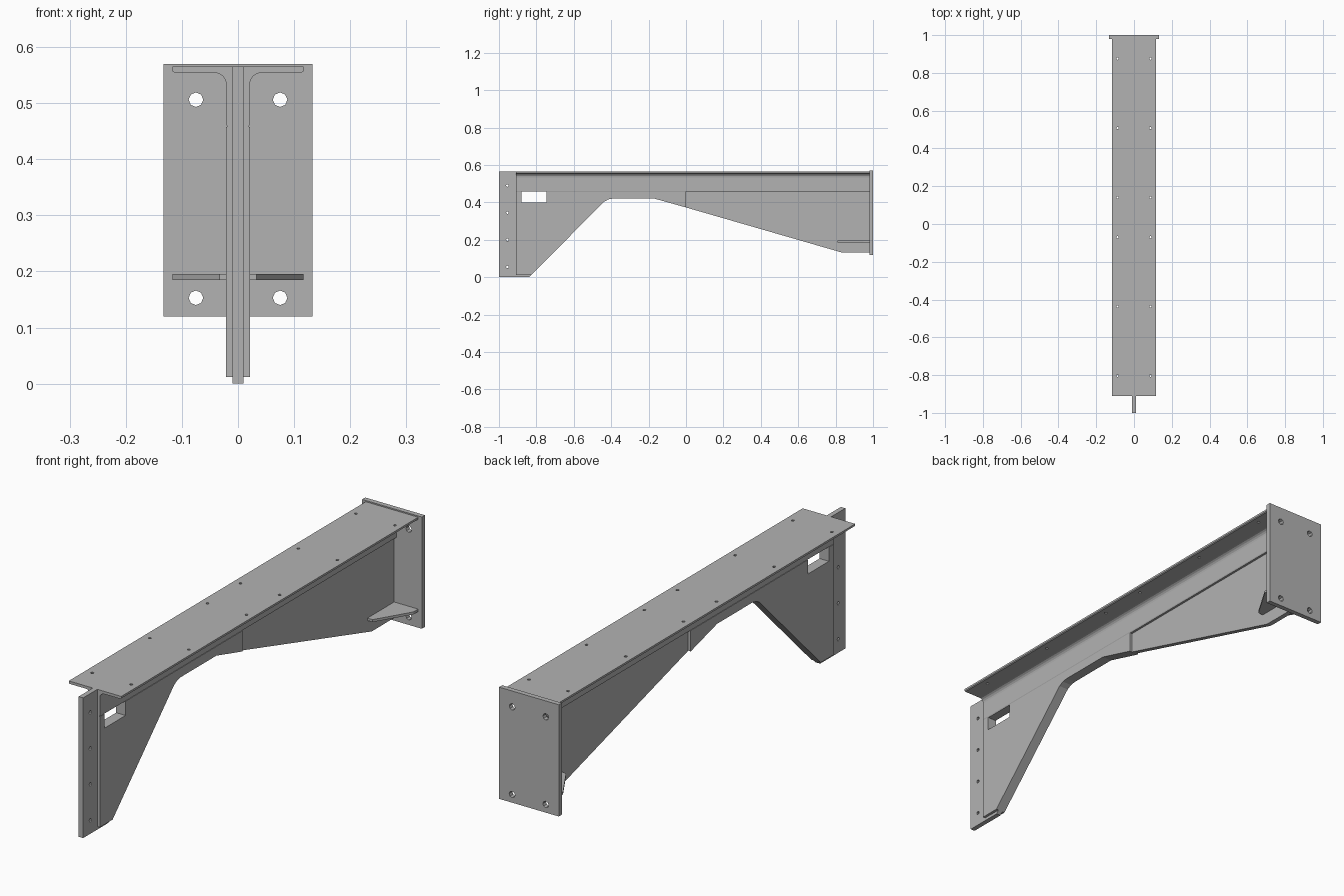
import bpy, bmesh
from math import cos, sin, pi
from mathutils import Matrix, Vector

if "Cube" in bpy.data.objects:
    bpy.data.objects.remove(bpy.data.objects["Cube"])

steel = bpy.data.materials.new("steel grey")
steel.use_nodes = True
grey = (0.45, 0.45, 0.45, 1)
steel.diffuse_color = grey
bsdf = next(n for n in steel.node_tree.nodes if n.type == 'BSDF_PRINCIPLED')
bsdf.inputs["Base Color"].default_value = grey
bsdf.inputs["Roughness"].default_value = 0.6

# Drawing planes: side (y, z), front (x, z) and plan (x, y)
SIDE = Matrix(((0, 0, 1, 0), (1, 0, 0, 0), (0, 1, 0, 0), (0, 0, 0, 1)))
FRONT = Matrix(((1, 0, 0, 0), (0, 0, -1, 0), (0, 1, 0, 0), (0, 0, 0, 1)))
PLAN = Matrix.Identity(4)


def rect(x0, y0, x1, y1):
    return [(x0, y0), (x1, y0), (x1, y1), (x0, y1)]


def circle(x, y, r, n=8):
    return [(x + r * cos(2 * pi * i / n), y + r * sin(2 * pi * i / n)) for i in range(n)]


def plate(name, outline, plane, low, high, holes=(), mirror=False):
    """Extrude an outline with holes from low to high along the plane's normal axis."""
    curve = bpy.data.curves.new(name, 'CURVE')
    curve.dimensions = '2D'
    curve.fill_mode = 'BOTH'
    curve.extrude = (high - low) / 2
    for loop in [outline, *holes]:
        spline = curve.splines.new('POLY')
        spline.points.add(len(loop) - 1)
        for point, (x, y) in zip(spline.points, loop):
            point.co = (x, y, 0, 1)
        spline.use_cyclic_u = True
        spline.use_smooth = False
    temp = bpy.data.objects.new(name + " outline", curve)
    bpy.context.collection.objects.link(temp)
    graph = bpy.context.evaluated_depsgraph_get()
    mesh = bpy.data.meshes.new_from_object(temp.evaluated_get(graph))
    bpy.data.objects.remove(temp)
    bpy.data.curves.remove(curve)

    axis = Vector([abs(c) for c in plane.col[2][:3]])
    mesh.transform(Matrix.Translation(axis * (low + high) / 2) @ plane)
    bm = bmesh.new()
    bm.from_mesh(mesh)
    bmesh.ops.remove_doubles(bm, verts=bm.verts, dist=1e-5)
    bmesh.ops.recalc_face_normals(bm, faces=bm.faces)
    bm.to_mesh(mesh)
    bm.free()
    mesh.shade_flat()
    mesh.materials.clear()
    mesh.materials.append(steel)
    mesh.name = name
    obj = bpy.data.objects.new(name, mesh)
    bpy.context.collection.objects.link(obj)
    if mirror:
        mod = obj.modifiers.new("Mirror", 'MIRROR')
        mod.use_mirror_merge = False
    return obj


FRONT_END, BACK_END = -0.91, 0.98
LEG_BOTTOM, TOP = 0.457, 0.565

# Lower edge shared by the web and the side plates
haunch = [(-0.828, 0.012), (-0.436, 0.405), (-0.415, 0.416), (-0.393, 0.42),
          (-0.168, 0.42), (0, 0.373)]

# Central web with bolt holes and a window
web = [(-1, 0), (-0.84, 0)] + haunch + [(0.837, 0.131), (BACK_END, 0.131),
                                       (BACK_END, TOP), (-1, TOP)]
bolts = [circle(-0.955, 0.055 + 0.145 * i, 0.007) for i in range(4)]
window = rect(-0.88, 0.4, -0.746, LEG_BOTTOM)
plate("web", web, SIDE, -0.01, 0.01, bolts + [window])

# Side plates thickening the front half, notched for the window
side = [(FRONT_END, 0.012)] + haunch + [
    (0, LEG_BOTTOM), (-0.746, LEG_BOTTOM), (-0.746, 0.4),
    (-0.88, 0.4), (-0.88, LEG_BOTTOM), (FRONT_END, LEG_BOTTOM)]
plate("side_plate", side, SIDE, 0.01, 0.021, mirror=True)

# Angle bars forming the top flange, with a fillet and small fixing holes
fillet = [(0.041 - 0.02 * cos(a), 0.534 + 0.02 * sin(a))
          for a in [i * pi / 8 for i in range(5)]]
section = [(0.01, LEG_BOTTOM), (0.019, LEG_BOTTOM), (0.021, 0.462)] + fillet + [
    (0.113, 0.554), (0.117, 0.557), (0.117, TOP), (0.01, TOP)]
angle = plate("top_angle", section, FRONT, FRONT_END, BACK_END)

bm = bmesh.new()
for start in (0.875, -0.07):
    for i in range(3):
        bmesh.ops.create_cone(
            bm, cap_ends=True, segments=8, radius1=0.006, radius2=0.006, depth=0.1,
            matrix=Matrix.Translation((0.087, start - 0.367 * i, 0.56)))
cutter_mesh = bpy.data.meshes.new("hole_cutter")
bm.to_mesh(cutter_mesh)
bm.free()
cutter_mesh.materials.append(steel)
cutter = bpy.data.objects.new("hole_cutter", cutter_mesh)
bpy.context.collection.objects.link(cutter)
cutter.hide_render = True
cutter.hide_viewport = True
cut = angle.modifiers.new("Holes", 'BOOLEAN')
cut.operation = 'DIFFERENCE'
cut.solver = 'EXACT'
cut.object = cutter
angle.modifiers.new("Mirror", 'MIRROR').use_mirror_merge = False

# End plate with four bolt holes
corners = [circle(x, z, 0.013) for x in (-0.075, 0.075) for z in (0.153, 0.506)]
plate("end_plate", rect(-0.133, 0.12, 0.133, 0.57), FRONT, BACK_END, 1.0, corners)

# Horizontal gussets bracing the end plate
gusset = [(0.01, 0.81), (0.033, 0.81), (0.117, 0.95), (0.117, BACK_END), (0.01, BACK_END)]
plate("gusset", gusset, PLAN, 0.185, 0.195, mirror=True)
